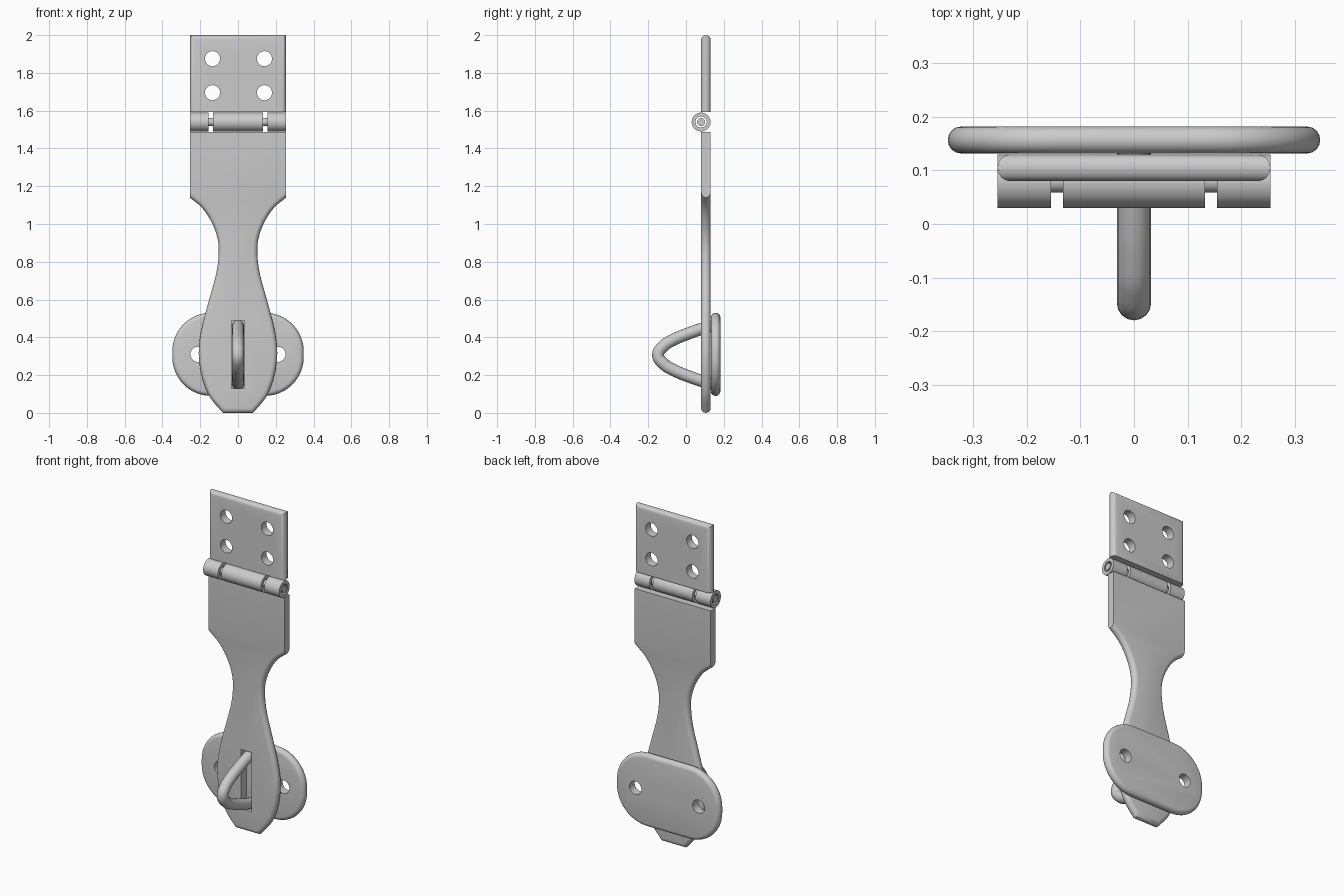
import bpy, bmesh
from math import sin, cos, pi, radians
from mathutils import Vector, Matrix

if "Cube" in bpy.data.objects:
    bpy.data.objects.remove(bpy.data.objects["Cube"])

T = 0.05          # plate thickness
R = 0.025         # full-round edge radius


def finish(bm, name, angle=35):
    bmesh.ops.recalc_face_normals(bm, faces=bm.faces)
    me = bpy.data.meshes.new(name)
    bm.to_mesh(me)
    bm.free()
    ob = bpy.data.objects.new(name, me)
    bpy.context.collection.objects.link(ob)
    smooth(ob, angle)
    return ob


def smooth(ob, angle=35):
    bpy.ops.object.select_all(action='DESELECT')
    ob.select_set(True)
    bpy.context.view_layer.objects.active = ob
    bpy.ops.object.shade_smooth_by_angle(angle=radians(angle))


def inset(pts, offs):
    """Shift each edge of a counter-clockwise outline inward by its own offset."""
    out, n = [], len(pts)
    normals = []
    for i in range(n):
        d = (pts[(i + 1) % n] - pts[i]).normalized()
        normals.append(Vector((-d.y, d.x)))
    for i in range(n):
        a, b, oa, ob = normals[i - 1], normals[i], offs[i - 1], offs[i]
        det = a.x * b.y - a.y * b.x
        if abs(det) < 0.02:
            shift = (a + b).normalized() * (oa + ob) / 2
        else:
            shift = Vector(((oa * b.y - ob * a.y) / det, (a.x * ob - b.x * oa) / det))
        out.append(pts[i] + shift)
    return out


def plate(name, pts, y, flat=lambda a, b: False, steps=8):
    """Plate in the xz plane with rounded rim; edges where flat() is true stay square."""
    pts = [Vector(p) for p in pts]
    n = len(pts)
    rounded = [0 if flat(pts[i], pts[(i + 1) % n]) else 1 for i in range(n)]
    bm = bmesh.new()
    rings = []
    for k in range(steps + 1):
        a = -pi / 2 + pi * k / steps
        d = R * 0.95 * (1 - cos(a))
        ring = inset(pts, [d * r for r in rounded])
        rings.append([bm.verts.new((p.x, y + T / 2 * sin(a), p.y)) for p in ring])
    for lo, hi in zip(rings, rings[1:]):
        for i in range(n):
            j = (i + 1) % n
            bm.faces.new((lo[i], lo[j], hi[j], hi[i]))
    bm.faces.new(rings[0])
    bm.faces.new(rings[-1])
    return finish(bm, name)


def cut(ob, bm):
    """Subtract a temporary cutter from a part."""
    cutter = finish(bm, "cutter")
    cutter.hide_render = True
    mod = ob.modifiers.new("cut", 'BOOLEAN')
    mod.operation, mod.solver, mod.object = 'DIFFERENCE', 'EXACT', cutter
    bpy.context.view_layer.objects.active = ob
    bpy.ops.object.modifier_apply(modifier=mod.name)
    bpy.data.objects.remove(cutter, do_unlink=True)
    smooth(ob)


def drill(ob, centres, r=0.04):
    bm = bmesh.new()
    for x, z in centres:
        m = Matrix.Translation((x, 0.1, z)) @ Matrix.Rotation(pi / 2, 4, 'X')
        bmesh.ops.create_cone(bm, cap_ends=True, segments=32, radius1=r, radius2=r,
                              depth=0.5, matrix=m)
    cut(ob, bm)


def catmull(p, steps=5):
    p = [Vector(q) for q in p]
    p = [2 * p[0] - p[1]] + p + [2 * p[-1] - p[-2]]
    out = []
    for i in range(1, len(p) - 2):
        a, b, c, d = p[i - 1:i + 3]
        for k in range(steps):
            t = k / steps
            out.append(0.5 * (2 * b + (c - a) * t + (2 * a - 5 * b + 4 * c - d) * t * t
                              + (3 * b - a - 3 * c + d) * t ** 3))
    return out + [p[-2]]


def lathe_x(name, profile, closed=True, seg=40):
    """Revolve (x, radius) points around the hinge axis."""
    bm = bmesh.new()
    rings = [[bm.verts.new((x, 0.08 + r * cos(2 * pi * k / seg), 1.54 + r * sin(2 * pi * k / seg)))
              for k in range(seg)] for x, r in profile]
    pairs = list(zip(rings, rings[1:]))
    if closed:
        pairs.append((rings[-1], rings[0]))
    else:
        bm.faces.new(rings[0])
        bm.faces.new(rings[-1])
    for a, b in pairs:
        for k in range(seg):
            bm.faces.new((a[k], a[(k + 1) % seg], b[(k + 1) % seg], b[k]))
    return finish(bm, name)


# Upper fixing leaf with four screw holes, square along the hinge
W = 0.255
leaf = plate("fixing_leaf", [(-W, 1.592), (W, 1.592), (W, 2.0), (-W, 2.0)], 0.105,
             flat=lambda a, b: a.y < 1.6 and b.y < 1.6)
drill(leaf, [(x, z) for x in (-0.135, 0.14) for z in (1.695, 1.875)])

# Waisted hasp arm with slot
side = catmull([(0.08, 0.0), (0.15, 0.085), (0.188, 0.18), (0.206, 0.28), (0.205, 0.37),
                (0.185, 0.48), (0.15, 0.61), (0.115, 0.74), (0.102, 0.85), (0.11, 0.93),
                (0.14, 1.01), (0.19, 1.085), (W, 1.14)])
side = [(p.x, p.y) for p in side] + [(W, 1.488)]
hasp = plate("hasp_arm", side + [(-x, z) for x, z in reversed(side)], 0.105,
             flat=lambda a, b: min(a.y, b.y) > 1.139)
bm = bmesh.new()
bmesh.ops.create_cube(bm, size=1, matrix=Matrix.Translation((0, 0.1, 0.31))
                      @ Matrix.Diagonal((0.07, 0.4, 0.36, 1)))
cut(hasp, bm)

# Hinge knuckles and pin
for name, a, b in (("knuckle_left", -W, -0.155), ("knuckle_middle", -0.133, 0.133),
                   ("knuckle_right", 0.155, W)):
    lathe_x(name, [(a, 0.03), (a, 0.05), (b, 0.05), (b, 0.03)])
lathe_x("hinge_pin", [(-W, 0.021), (W, 0.021)], closed=False)

# Staple base plate: rounded rectangle with two screw holes
rc, outline = 0.205, []
for q, (sx, sz) in enumerate(((1, 1), (-1, 1), (-1, -1), (1, -1))):
    for k in range(13):
        a = (q + k / 12) * pi / 2
        outline.append((sx * (0.348 - rc) + rc * cos(a), 0.31 + sz * (0.22 - rc) + rc * sin(a)))
base = plate("staple_plate", outline, 0.157)
drill(base, [(-0.212, 0.31), (0.212, 0.31)])

# Staple loop: round wire swept along a pointed bow
half = [(0.15, 0.155), (0.09, 0.14), (0.02, 0.116), (-0.06, 0.083), (-0.115, 0.05)]
path = half + [(-0.148, 0.0)] + [(y, -z) for y, z in reversed(half)]
cu = bpy.data.curves.new("staple_loop", 'CURVE')
cu.dimensions, cu.bevel_depth, cu.bevel_resolution, cu.use_fill_caps = '3D', 0.032, 6, True
sp = cu.splines.new('BEZIER')
sp.resolution_u = 6
sp.bezier_points.add(len(path) - 1)
for bp, (y, z) in zip(sp.bezier_points, path):
    bp.co = (0, y, 0.307 + z)
    bp.handle_left_type = bp.handle_right_type = 'AUTO'
bpy.context.collection.objects.link(bpy.data.objects.new("staple_loop", cu))
